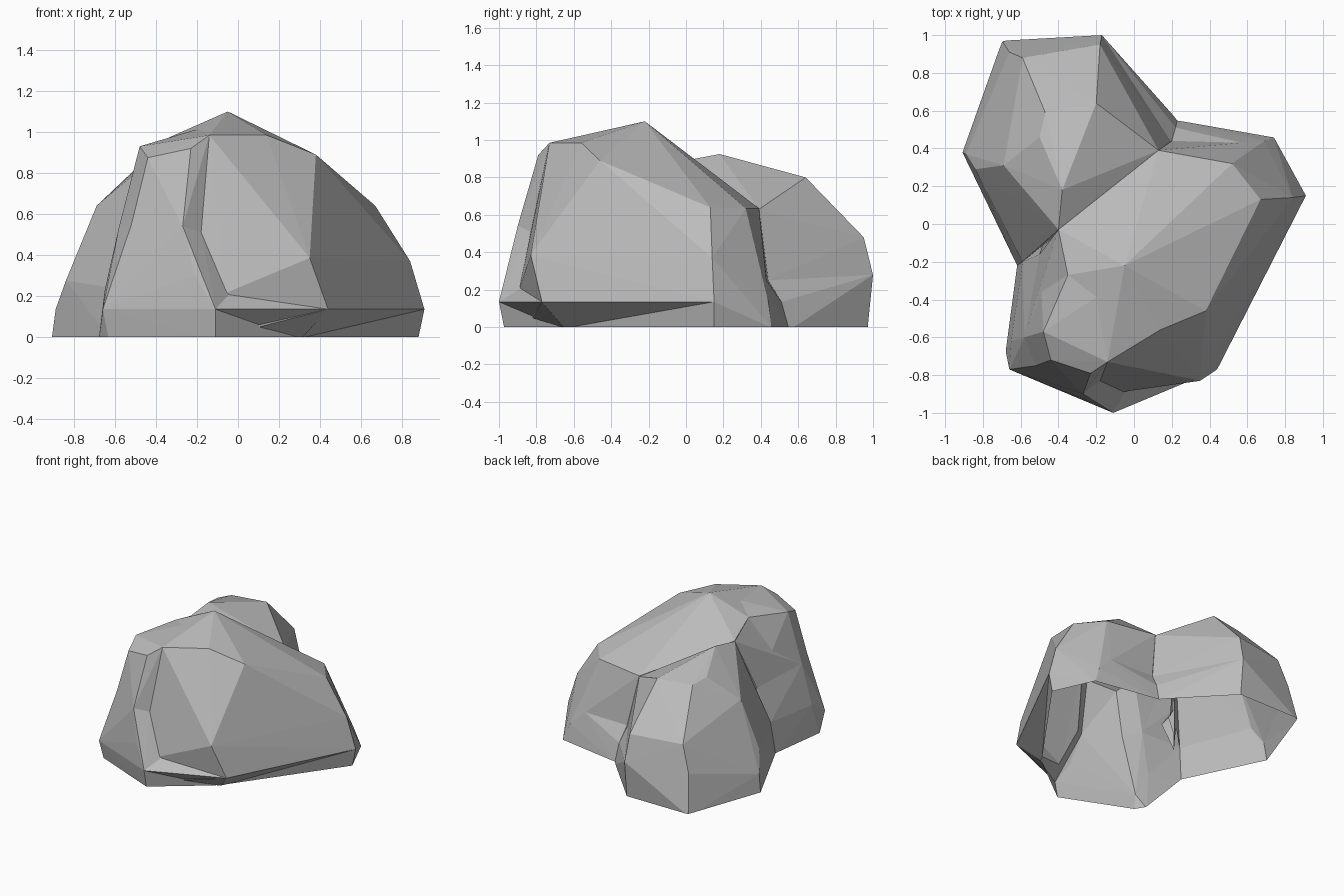
import bpy
import bmesh

if "Cube" in bpy.data.objects:
    bpy.data.objects.remove(bpy.data.objects["Cube"], do_unlink=True)

# One plain stone colour
stone = bpy.data.materials.new("stone_grey")
stone.use_nodes = True
stone_colour = (.5, .5, .5, 1)
stone.diffuse_color = stone_colour
stone.node_tree.nodes["Principled BSDF"].inputs["Base Color"].default_value = stone_colour


def boulder(name, depth, corners):
    """Faceted boulder wrapped around its corner points; ground corners sink by depth."""
    bm = bmesh.new()
    for x, y, z in corners:
        bm.verts.new((x, y, z if z > 0 else -depth))
    hull = bmesh.ops.convex_hull(bm, input=bm.verts)
    leftover = {v for key in ("geom_interior", "geom_unused")
                for v in hull[key] if isinstance(v, bmesh.types.BMVert)}
    bmesh.ops.delete(bm, geom=list(leftover), context='VERTS')
    bmesh.ops.recalc_face_normals(bm, faces=bm.faces)
    mesh = bpy.data.meshes.new(name)
    bm.to_mesh(mesh)
    bm.free()
    mesh.materials.append(stone)
    obj = bpy.data.objects.new(name, mesh)
    bpy.context.collection.objects.link(obj)
    return obj


def merge(target, other):
    """Fuse another boulder into the target and remove it."""
    modifier = target.modifiers.new("fuse", 'BOOLEAN')
    modifier.operation = 'UNION'
    modifier.solver = 'EXACT'
    modifier.object = other
    bpy.context.view_layer.objects.active = target
    bpy.ops.object.modifier_apply(modifier=modifier.name)
    bpy.data.objects.remove(other, do_unlink=True)


# Main boulder: peak and crest, shoulders, then the undercut foot
rock = boulder("rock", .004, [
    (-.05, -.22, 1.1), (-.11, -.33, 1.04), (-.14, -.73, .985), (.14, -.56, .985),
    (-.35, -.27, .97), (-.4, -.03, .89),
    (.38, -.46, .89), (.67, .13, .64), (.52, .32, .635), (.13, .39, .635),
    (-.18, -.83, .51), (.35, -.83, .385), (.84, .14, .37),
    (.57, .43, .25), (.2, .44, .25), (-.07, -.89, .21),
    (.44, -.77, .135), (.91, .15, .135), (.69, .44, .135),
    (-.1, -.85, 0), (.31, -.65, 0), (.74, .46, 0), (.22, .44, 0), (-.45, 0, 0),
])

# Undercut foot on the side
side_foot = boulder("side_foot", .006, [
    (.91, .15, .135), (.69, .44, .135), (.4, 0, .1),
    (.88, .15, 0), (.31, -.65, 0), (.74, .46, 0),
])

# Ledge along the front foot
front_ledge = boulder("front_ledge", .008, [
    (-.11, -1, .135), (.44, -.77, .135), (-.07, -.89, .21), (0, -.7, .2),
    (.31, -.65, 0), (-.1, -.6, 0),
])

# Ledge along the foot of the back wall
back_ledge = boulder("back_ledge", .01, [
    (.2, .44, .25), (.57, .43, .25), (.22, .51, .135), (.69, .44, .135),
    (.1, .3, .15), (.23, .55, 0), (.74, .46, 0), (.1, .3, 0),
])

# Front buttress: crest and upper slab
upper_buttress = boulder("upper_buttress", .012, [
    (-.48, -.57, .93), (-.44, -.72, .875), (-.23, -.79, .92), (-.14, -.73, .985),
    (-.35, -.27, .97), (-.11, -.33, 1.04), (-.27, -.9, .54), (-.52, -.75, .55),
    (-.18, -.83, .51), (-.58, -.6, .54), (-.5, -.16, .5), (-.25, -.4, .3),
])

# Wall of the buttress facing the valley
valley_wall = boulder("valley_wall", .012, [
    (-.4, -.03, .888), (-.35, -.27, .968), (-.5, -.16, .5), (-.58, -.6, .538),
    (-.2, -.2, .5), (-.3, -.4, .4), (-.35, -.05, .3),
])

# Front buttress: flared lower slab
lower_buttress = boulder("lower_buttress", .014, [
    (-.27, -.9, .54), (-.52, -.75, .55), (-.18, -.83, .51), (-.58, -.6, .54),
    (-.5, -.16, .5), (-.3, -.4, .7), (-.21, -.95, .3), (-.58, -.76, .3),
    (-.07, -.89, .21), (-.65, -.62, .23), (-.59, -.2, .24),
    (-.11, -1, .135), (-.66, -.77, .135), (.31, -.65, 0),
    (-.11, -.97, 0), (-.63, -.75, 0), (-.68, -.67, 0), (-.62, -.22, 0),
    (-.45, -.02, 0), (-.1, -.2, 0),
])

# Back boulder: lower lobe behind the valley
back_boulder = boulder("back_boulder", .016, [
    (-.4, -.03, .885), (-.38, .18, .925), (-.5, .46, .82), (-.47, .59, .8),
    (-.2, .64, .8), (-.03, .45, .71), (.13, .39, .63), (-.69, .31, .64),
    (-.18, .78, .63), (-.18, .95, .48), (-.59, .88, .48), (-.84, .29, .275),
    (-.17, 1, .28), (-.66, .91, .28), (-.89, .37, .135), (-.59, -.2, .235),
    (.2, .43, .25), (-.91, .38, 0), (-.7, .97, 0), (-.17, .97, 0),
    (.2, .43, 0), (-.62, -.22, 0),
])

# Sloping skirt joining the back boulder to the back ledge
back_skirt = boulder("back_skirt", .018, [
    (-.17, 1, .279), (.22, .51, .134), (.2, .43, .249), (-.3, .6, .3),
    (-.17, .97, 0), (.23, .55, 0), (-.3, .4, 0), (.2, .4, 0),
])

for part in (side_foot, front_ledge, back_ledge, upper_buttress, valley_wall,
             lower_buttress, back_boulder, back_skirt):
    merge(rock, part)

# Trim level with the ground and leave the underside open
bm = bmesh.new()
bm.from_mesh(rock.data)
bmesh.ops.bisect_plane(bm, geom=bm.verts[:] + bm.edges[:] + bm.faces[:],
                       plane_co=(0, 0, 0), plane_no=(0, 0, 1), clear_inner=True)
bmesh.ops.remove_doubles(bm, verts=bm.verts, dist=.004)
for face in bm.faces:
    face.smooth = False
bm.to_mesh(rock.data)
bm.free()
